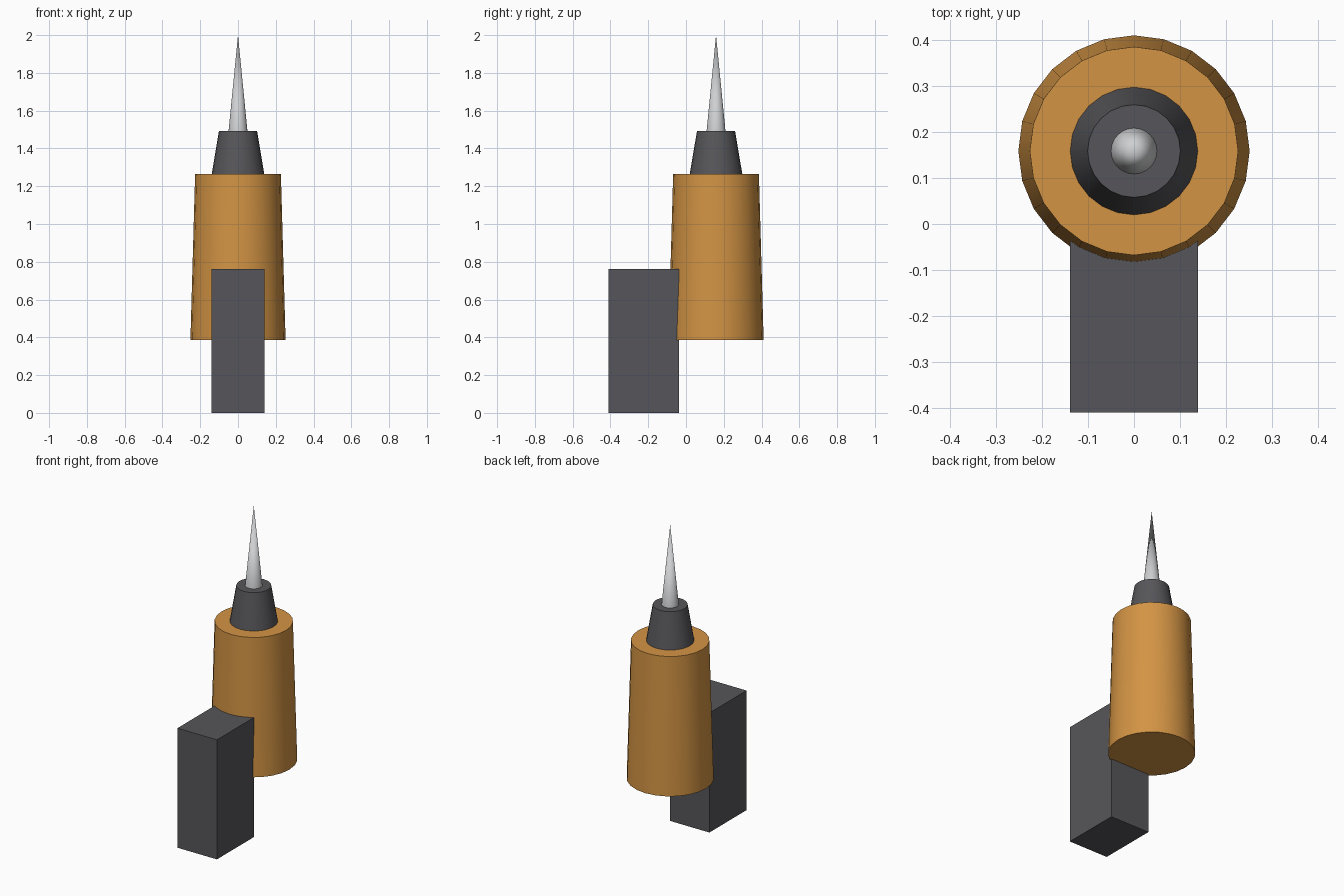
import bpy

cube = bpy.data.objects.get("Cube")
if cube:
    bpy.data.objects.remove(cube, do_unlink=True)

AXIS_Y = 0.159  # centre line of the round parts


def material(name, rgb):
    mat = bpy.data.materials.new(name)
    mat.use_nodes = True
    mat.diffuse_color = (*rgb, 1)
    mat.node_tree.nodes["Principled BSDF"].inputs["Base Color"].default_value = (*rgb, 1)
    return mat


orange = material("orange", (0.65, 0.295, 0.058))
charcoal = material("charcoal", (0.094, 0.094, 0.103))
silver = material("silver", (0.62, 0.63, 0.64))


def tapered(name, bottom_radius, top_radius, z0, z1, mat):
    bpy.ops.mesh.primitive_cone_add(
        vertices=24, radius1=bottom_radius, radius2=top_radius,
        depth=z1 - z0, location=(0, AXIS_Y, (z0 + z1) / 2))
    obj = bpy.context.object
    obj.name = name
    obj.data.materials.append(mat)
    bpy.ops.object.shade_smooth_by_angle()
    return obj


# Round parts stacked on one axis
tapered("barrel", 0.252, 0.227, 0.385, 1.265, orange)
tapered("collar", 0.139, 0.101, 1.265, 1.492, charcoal)
tapered("needle", 0.05, 0, 1.492, 2.0, silver)

# Block grip, its back edge set into the barrel
y0, y1, height = -0.411, -0.037, 0.762
bpy.ops.mesh.primitive_cube_add(size=1, location=(0, (y0 + y1) / 2, height / 2))
grip = bpy.context.object
grip.name = "grip"
grip.scale = (0.278, y1 - y0, height)
bpy.ops.object.transform_apply(location=False, rotation=False, scale=True)
grip.data.materials.append(charcoal)
